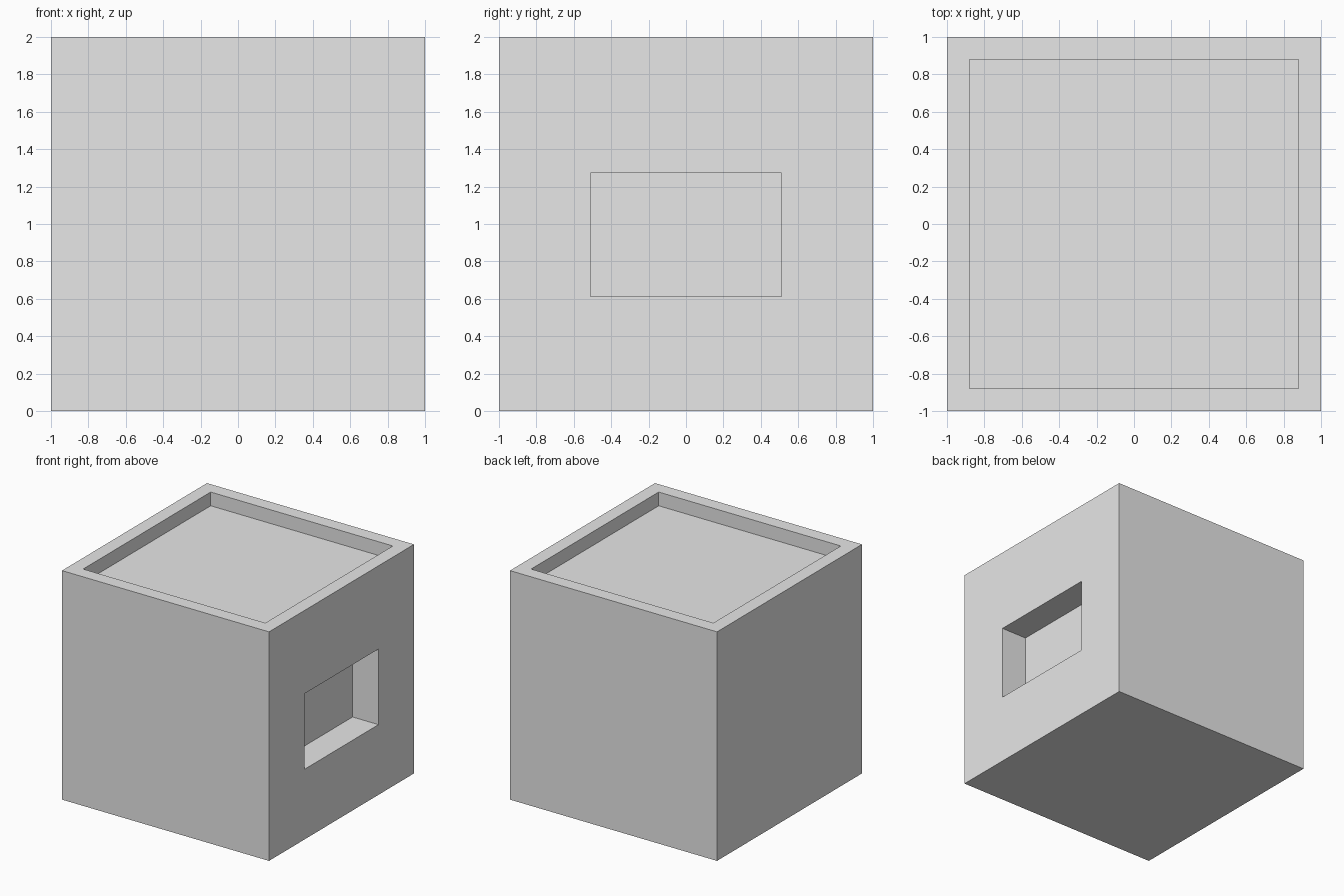
import bpy
import bmesh
from mathutils import Vector

cube = bpy.data.objects.get("Cube")
if cube:
    bpy.data.objects.remove(cube, do_unlink=True)

# Material
grey = bpy.data.materials.new("light_grey")
grey.use_nodes = True
colour = (0.8, 0.8, 0.8, 1.0)
grey.diffuse_color = colour
grey.node_tree.nodes["Principled BSDF"].inputs["Base Color"].default_value = colour


def recess(bm, direction, centre, half_size, depth):
    """Sink a rectangular pocket into the outer face that points along direction."""
    direction = Vector(direction)
    bm.normal_update()
    face = max(bm.faces, key=lambda f: f.normal.dot(direction) * f.calc_area())
    middle = face.calc_center_median()
    bmesh.ops.inset_individual(bm, faces=[face], thickness=0.1, use_even_offset=True)
    # Fit the inset face to the pocket outline
    for vert in face.verts:
        offset = vert.co - middle
        for axis in range(3):
            if abs(direction[axis]) < 0.5:
                side = 1 if offset[axis] > 0 else -1
                vert.co[axis] = centre[axis] + side * half_size[axis]
    # Push the floor inward
    floor = bmesh.ops.extrude_discrete_faces(bm, faces=[face])["faces"][0]
    bmesh.ops.translate(bm, verts=floor.verts, vec=-direction * depth)


# Solid block with a shallow tray on top and a pocket in one side
bm = bmesh.new()
bmesh.ops.create_cube(bm, size=2)
bmesh.ops.translate(bm, verts=bm.verts, vec=(0, 0, 1))
recess(bm, (0, 0, 1), (0, 0, 2), (0.88, 0.88, 0), 0.12)
recess(bm, (1, 0, 0), (1, 0, 0.943), (0, 0.51, 0.33), 0.25)
bmesh.ops.recalc_face_normals(bm, faces=bm.faces)

mesh = bpy.data.meshes.new("block_body")
bm.to_mesh(mesh)
bm.free()
mesh.materials.append(grey)
body = bpy.data.objects.new("block_body", mesh)
bpy.context.collection.objects.link(body)
